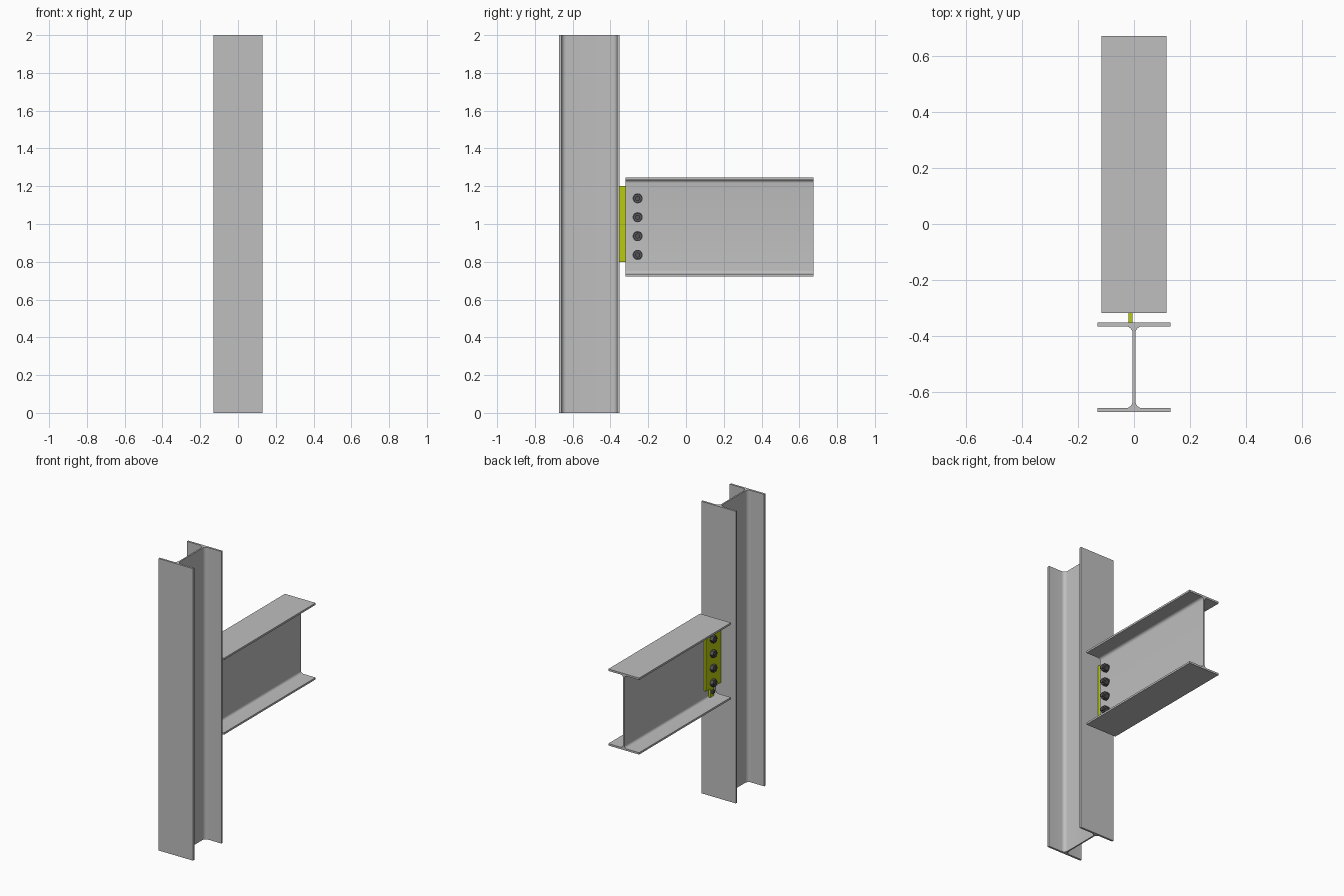
import bpy, bmesh, math
from mathutils import Matrix, Vector

cube = bpy.data.objects.get("Cube")
if cube:
    bpy.data.objects.remove(cube, do_unlink=True)


def material(name, rgb):
    m = bpy.data.materials.new(name)
    m.use_nodes = True
    m.diffuse_color = (*rgb, 1)
    m.node_tree.nodes["Principled BSDF"].inputs["Base Color"].default_value = (*rgb, 1)
    return m


STEEL = material("grey steel", (0.52, 0.52, 0.52))
YELLOW = material("yellow plate", (0.48, 0.60, 0.005))
DARK = material("dark bolt steel", (0.09, 0.09, 0.10))


def finish(name, bm, mat, smooth=True):
    bmesh.ops.recalc_face_normals(bm, faces=bm.faces)
    mesh = bpy.data.meshes.new(name)
    bm.to_mesh(mesh)
    bm.free()
    mesh.materials.append(mat)
    ob = bpy.data.objects.new(name, mesh)
    bpy.context.collection.objects.link(ob)
    if smooth:
        bpy.ops.object.select_all(action="DESELECT")
        ob.select_set(True)
        bpy.context.view_layer.objects.active = ob
        bpy.ops.object.shade_smooth_by_angle(angle=math.radians(30))
    return ob


def i_section(width, depth, flange, web, radius, steps=6):
    """Outline of a rolled I section with filleted web roots."""
    w, d, t = width / 2, depth / 2, web / 2
    inner = d - flange
    quarter = [(w, d), (w, inner)]
    for i in range(steps + 1):
        a = math.pi / 2 * i / steps
        quarter.append((t + radius * (1 - math.sin(a)), inner - radius * (1 - math.cos(a))))
    right = quarter + [(x, -y) for x, y in reversed(quarter)]
    return right + [(-x, y) for x, y in reversed(right)]


def extrude(name, outline, to_start, travel, mat):
    bm = bmesh.new()
    face = bm.faces.new([bm.verts.new(to_start(p)) for p in outline])
    out = bmesh.ops.extrude_face_region(bm, geom=[face])
    moved = [v for v in out["geom"] if isinstance(v, bmesh.types.BMVert)]
    bmesh.ops.translate(bm, verts=moved, vec=travel)
    return finish(name, bm, mat)


def box(name, low, high, mat):
    low, high = Vector(low), Vector(high)
    bm = bmesh.new()
    bmesh.ops.create_cube(bm, size=1)
    bmesh.ops.scale(bm, verts=bm.verts, vec=high - low)
    bmesh.ops.translate(bm, verts=bm.verts, vec=(low + high) / 2)
    return finish(name, bm, mat, False)


def bolt(name, y, z, size=1.0):
    """Bolt along x: washer, nut and shank end at +x, hexagon head at -x."""
    bm = bmesh.new()
    parts = [(6, 0.026, -0.042, -0.02),
             (20, 0.013, -0.048, 0.045),
             (20, 0.027, 0.004, 0.010),
             (6, 0.026, 0.010, 0.034)]
    for sides, radius, x0, x1 in parts:
        place = Matrix.Translation(((x0 + x1) / 2, y, z)) @ Matrix.Rotation(math.pi / 2, 4, "Y")
        bmesh.ops.create_cone(bm, cap_ends=True, segments=sides, radius1=radius * size,
                              radius2=radius * size, depth=x1 - x0, matrix=place)
    return finish(name, bm, DARK)


# Upright column
extrude("column", i_section(0.262, 0.321, 0.014, 0.010, 0.025),
        lambda p: (p[0], p[1] - 0.513, 0), (0, 0, 2), STEEL)

# Horizontal beam
extrude("beam", i_section(0.233, 0.524, 0.013, 0.010, 0.018),
        lambda p: (p[0], -0.319, p[1] + 0.985), (0, 0.993, 0), STEEL)

# Connecting plate beside the beam web
box("shear_plate", (-0.020, -0.353, 0.80), (-0.005, -0.19, 1.20), YELLOW)

# Small tab with a stud beneath the plate
box("lower_tab", (-0.020, -0.275, 0.74), (-0.005, -0.235, 0.80), YELLOW)
box("lower_stud", (-0.032, -0.266, 0.765), (-0.020, -0.244, 0.785), DARK)

# Row of bolts through plate and web
for i in range(4):
    bolt(f"bolt_{i + 1}", -0.256, 0.836 + 0.1 * i)
